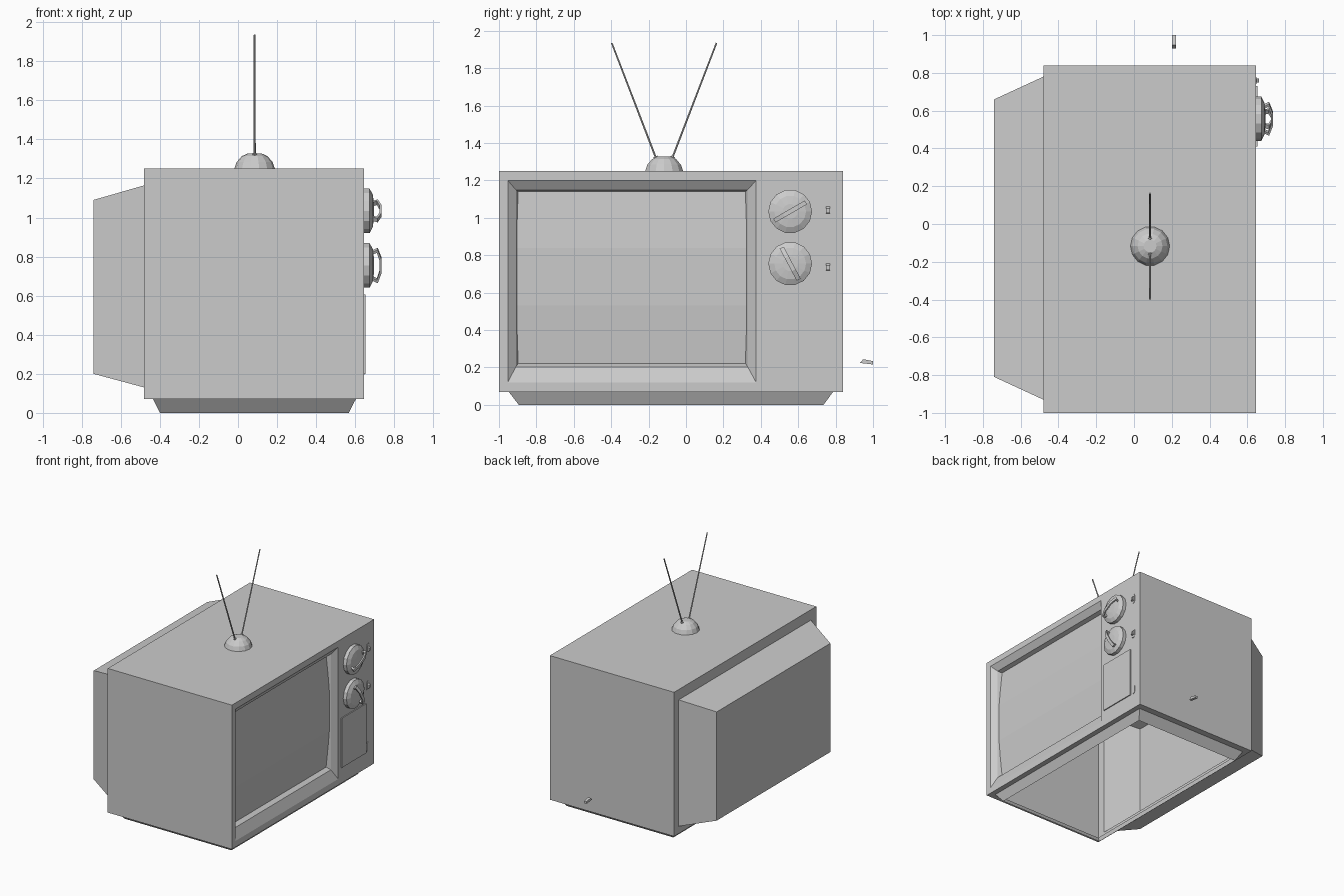
import bpy, bmesh, math
from mathutils import Vector

if "Cube" in bpy.data.objects:
    bpy.data.objects.remove(bpy.data.objects["Cube"])


def finish(name, bm, recalc=True):
    bmesh.ops.remove_doubles(bm, verts=bm.verts, dist=1e-5)
    if recalc:
        bmesh.ops.recalc_face_normals(bm, faces=bm.faces)
    me = bpy.data.meshes.new(name)
    bm.to_mesh(me)
    bm.free()
    ob = bpy.data.objects.new(name, me)
    bpy.context.collection.objects.link(ob)
    return ob


def loft(bm, rings, cap_start=False, cap_end=False, skip=()):
    vs = [[bm.verts.new(p) for p in r] for r in rings]
    n = len(rings[0])
    for i in range(len(vs) - 1):
        for j in range(n):
            if (i, j) not in skip:
                k = (j + 1) % n
                bm.faces.new((vs[i][j], vs[i][k], vs[i + 1][k], vs[i + 1][j]))
    if cap_start:
        bm.faces.new(vs[0][::-1])
    if cap_end:
        bm.faces.new(vs[-1])


def rect_x(x, y0, y1, z0, z1):
    return [(x, y0, z0), (x, y1, z0), (x, y1, z1), (x, y0, z1)]


def rect_z(z, x0, x1, y0, y1):
    return [(x0, y0, z), (x1, y0, z), (x1, y1, z), (x0, y1, z)]


def tube(bm, a, b, ra, rb, n=6):
    a, b = Vector(a), Vector(b)
    q = (b - a).to_track_quat('Z', 'Y')
    circ = [Vector((math.cos(t), math.sin(t), 0)) for t in
            (2 * math.pi * i / n for i in range(n))]
    loft(bm, [[a + q @ (c * ra) for c in circ], [b + q @ (c * rb) for c in circ]], True, True)


FRONT = 0.645

# Hollow cabinet: rear bulge, main box, recessed screen surround, open-bottomed plinth
bm = bmesh.new()
loft(bm, [rect_x(-0.74, -0.81, 0.66, 0.20, 1.09),
          rect_x(-0.48, -0.93, 0.78, 0.13, 1.165),
          rect_x(-0.48, -1.0, 0.84, 0.07, 1.25),
          rect_x(FRONT, -1.0, 0.84, 0.07, 1.25),
          rect_x(FRONT, -0.953, 0.375, 0.12, 1.20),
          rect_x(0.61, -0.91, 0.33, 0.203, 1.15),
          rect_x(0.575, -0.897, 0.317, 0.222, 1.14)],
     cap_start=True, skip={(2, 0)})
loft(bm, [rect_z(0.07, -0.48, FRONT, -1.0, 0.84),
          rect_z(0.07, -0.435, 0.603, -0.948, 0.787),
          rect_z(0.0, -0.40, 0.567, -0.894, 0.735)])
finish("cabinet", bm)

# Screen glass, bowed outwards in three strips
bm = bmesh.new()
rows = [[bm.verts.new((x, y, z)) for y in (-0.903, 0.323)]
        for x, z in ((0.576, 0.22), (0.602, 0.53), (0.602, 0.84), (0.576, 1.142))]
for a, b in zip(rows, rows[1:]):
    bm.faces.new((a[0], a[1], b[1], b[0]))
finish("screen", bm, recalc=False)

# Control panel door
bm = bmesh.new()
loft(bm, [rect_x(FRONT, 0.41, 0.73, 0.20, 0.605),
          rect_x(0.653, 0.41, 0.73, 0.20, 0.605)], cap_end=True)
finish("panel_door", bm)


# Round dials with an arched grip
def dial(name, y, z, angle):
    n = 14
    bm = bmesh.new()
    rings = [[(x, y + r * math.cos(2 * math.pi * i / n), z + r * math.sin(2 * math.pi * i / n))
              for i in range(n)]
             for x, r in ((FRONT, 0.117), (0.674, 0.117), (0.690, 0.085), (0.696, 0.04))]
    loft(bm, rings, cap_end=True)
    finish(name, bm)
    # grip: swept rectangular strip across the face
    u = Vector((0, math.cos(angle), math.sin(angle)))
    v = Vector((0, -math.sin(angle), math.cos(angle))) * 0.012
    c = Vector((0, y, z))
    outer = [(-0.08, 0.685), (-0.097, 0.715), (-0.04, 0.735),
             (0.04, 0.735), (0.097, 0.715), (0.08, 0.685)]
    inner = [(-0.066, 0.685), (-0.08, 0.711), (-0.036, 0.724),
             (0.036, 0.724), (0.08, 0.711), (0.066, 0.685)]
    rings = []
    for (so, xo), (si, xi) in zip(outer, inner):
        o = c + u * so + Vector((xo, 0, 0))
        i = c + u * si + Vector((xi, 0, 0))
        rings.append([o - v, o + v, i + v, i - v])
    bm = bmesh.new()
    loft(bm, rings, True, True)
    finish(name + "_grip", bm)


dial("upper_dial", 0.557, 1.034, math.radians(30))
dial("lower_dial", 0.557, 0.755, math.radians(-62))


# Stadium-shaped switch plates
def switch_plate(name, z, r=0.019, half=0.023):
    bm = bmesh.new()
    pts = []
    for s, start in ((1, 0), (-1, math.pi)):
        for k in range(5):
            t = start + math.pi * k / 4
            pts.append((0.76 + r * math.cos(t), z + s * half + r * math.sin(t)))
    loft(bm, [[(x, p, q) for p, q in pts] for x in (FRONT, 0.648)], cap_end=True)
    finish(name, bm)


for label, z in (("upper", 1.043), ("middle", 0.738), ("lower", 0.238)):
    switch_plate(label + "_switch_plate", z)

# Small sliding switches
for label, z in (("upper", 1.043), ("middle", 0.738)):
    bm = bmesh.new()
    loft(bm, [rect_x(FRONT, 0.749, 0.771, z - 0.02, z + 0.02),
              rect_x(0.661, 0.749, 0.771, z - 0.016, z + 0.008)], cap_end=True)
    finish(label + "_switch", bm)

# Loose switch floating beside the cabinet
bm = bmesh.new()
prof = [(0.93, 0.224), (0.947, 0.244), (1.0, 0.234), (1.0, 0.216)]
loft(bm, [[(x, y, z) for y, z in prof] for x in (0.20, 0.222)], True, True)
finish("loose_switch", bm)

# Aerial dome
AX, AY = 0.085, -0.117
bm = bmesh.new()
n = 14
rings = [[(AX + r * math.cos(2 * math.pi * i / n), AY + r * math.sin(2 * math.pi * i / n), z)
          for i in range(n)]
         for r, z in ((0.104, 1.25), (0.092, 1.284), (0.066, 1.314), (0.034, 1.329))]
loft(bm, rings, cap_end=True)
finish("aerial_dome", bm)

# Pair of aerial rods with sockets
for label, s in (("left", -1), ("right", 1)):
    root = Vector((AX, AY + s * 0.036, 1.30))
    tip = Vector((AX, AY + s * 0.28, 1.935))
    bm = bmesh.new()
    tube(bm, root, tip, 0.006, 0.005)
    tube(bm, root, root.lerp(tip, 0.045), 0.013, 0.011, 8)
    finish(label + "_aerial_rod", bm)
